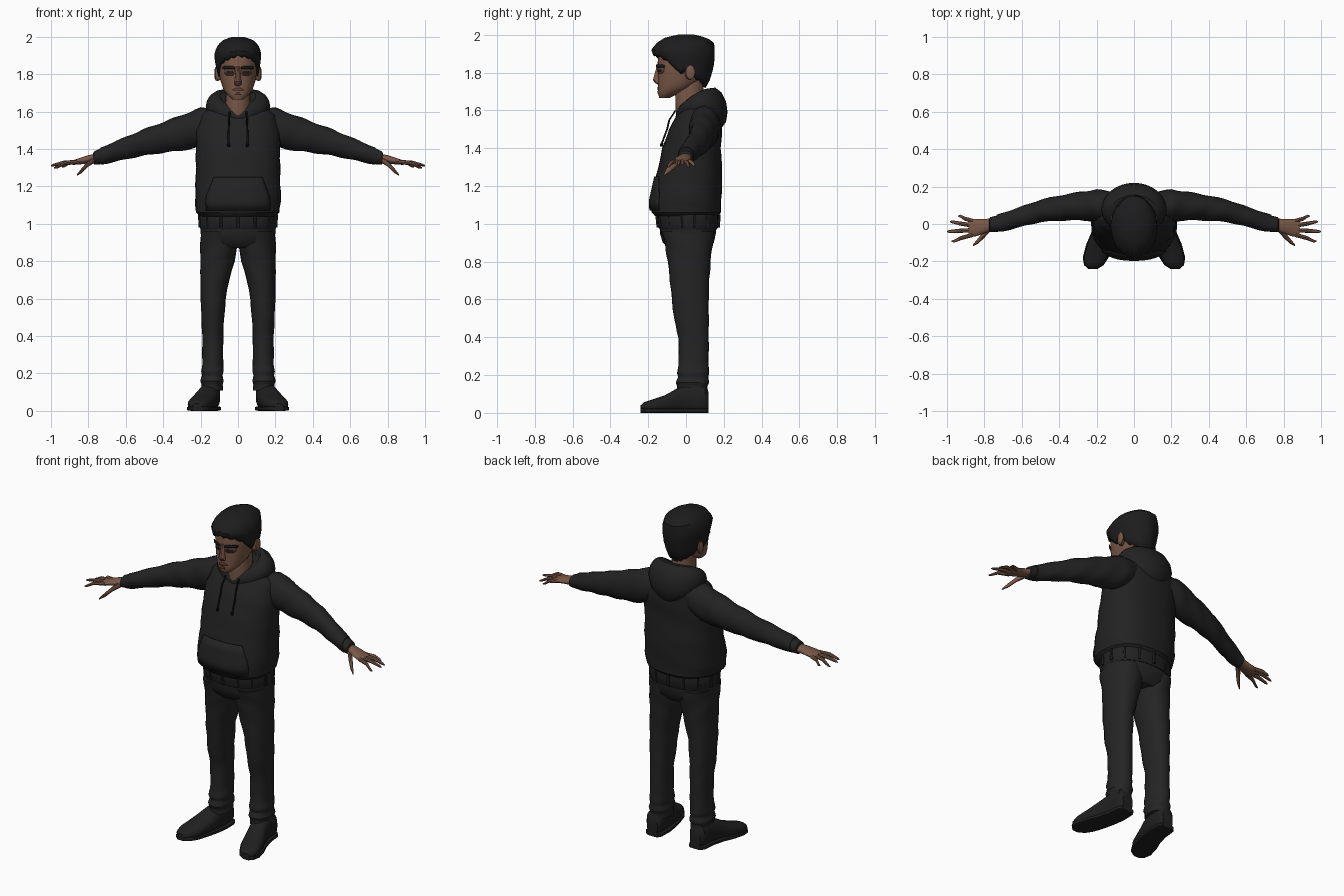
import bpy
import bmesh
from math import sin, cos, pi, radians, copysign

default_cube = bpy.data.objects.get("Cube")
if default_cube:
    bpy.data.objects.remove(default_cube, do_unlink=True)


def material(name, red, green, blue):
    mat = bpy.data.materials.new(name)
    mat.use_nodes = True
    colour = (red, green, blue, 1)
    mat.diffuse_color = colour
    shader = next(n for n in mat.node_tree.nodes if n.type == 'BSDF_PRINCIPLED')
    shader.inputs["Base Color"].default_value = colour
    shader.inputs["Roughness"].default_value = .8
    return mat


HOODIE = material("hoodie black", .016, .016, .017)
TROUSERS = material("trouser charcoal", .018, .018, .019)
SHOES = material("shoe black", .014, .014, .015)
HAIR = material("hair black", .012, .012, .013)
CORD = material("cord black", .006, .006, .006)
SKIN = material("skin brown", .19, .097, .063)
SHADE = material("shaded skin", .09, .045, .03)
LIPS = material("lip brown", .11, .045, .034)
EYES = material("eye dark", .018, .012, .01)


def lerp(keys, at):
    """Interpolate the rows of a key table by their first column."""
    keys = sorted(keys)
    at = min(max(at, keys[0][0]), keys[-1][0])
    for low, high in zip(keys, keys[1:]):
        if at <= high[0]:
            f = (at - low[0]) / (high[0] - low[0])
            return [a + (b - a) * f for a, b in zip(low[1:], high[1:])]


def build(name, rings, mat, caps=(True, True), loop=True, ring_loop=False,
          mirror=False, thickness=0):
    """Bridge rows of points into one smooth-shaded object."""
    bm = bmesh.new()
    rows = [[bm.verts.new(point) for point in ring] for ring in rings]
    pairs = list(zip(rows, rows[1:]))
    if ring_loop:
        pairs.append((rows[-1], rows[0]))
    count = len(rows[0])
    for a, b in pairs:
        for i in range(count if loop else count - 1):
            j = (i + 1) % count
            bm.faces.new((a[i], a[j], b[j], b[i]))
    for wanted, row in zip(caps, (rows[0], rows[-1])):
        if wanted:
            bm.faces.new(row)
    bmesh.ops.recalc_face_normals(bm, faces=bm.faces)
    mesh = bpy.data.meshes.new(name)
    bm.to_mesh(mesh)
    bm.free()
    mesh.materials.append(mat)
    obj = bpy.data.objects.new(name, mesh)
    bpy.context.collection.objects.link(obj)
    bpy.ops.object.select_all(action='DESELECT')
    obj.select_set(True)
    bpy.context.view_layer.objects.active = obj
    bpy.ops.object.shade_smooth_by_angle(angle=radians(35))
    if thickness:
        solid = obj.modifiers.new("thickness", 'SOLIDIFY')
        solid.thickness = thickness
    if mirror:
        obj.modifiers.new("mirror", 'MIRROR')
    return obj


def loft(name, secs, mat, axis='z', n=20, p=2, steps=1, fold=0, mirror=False):
    """Sections are (position on axis, centre a, centre b, radius a, radius b)."""
    stops = [secs[0][0]]
    for low, high in zip(secs, secs[1:]):
        stops += [low[0] + (high[0] - low[0]) * (k + 1) / steps for k in range(steps)]
    rings = []
    for t in stops:
        ca, cb, ra, rb = lerp(secs, t)
        ring = []
        for i in range(n):
            ang = 2 * pi * i / n
            swell = 1 + fold * sin(3 * ang + 45 * t)
            a = ca + swell * ra * copysign(abs(cos(ang)) ** (2 / p), cos(ang))
            b = cb + swell * rb * copysign(abs(sin(ang)) ** (2 / p), sin(ang))
            ring.append({'z': (a, b, t), 'x': (t, a, b), 'y': (a, t, b)}[axis])
        rings.append(ring)
    return build(name, rings, mat, mirror=mirror)


def patch(name, secs, p, rows, mat, lift=.003, mirror=False, cols=8):
    """Thin plate on the front of a lofted form; rows are (z, x start, x end)."""
    rings = []
    for z, x0, x1 in rows:
        cx, cy, rx, ry = lerp(secs, z)
        ring = []
        for i in range(cols + 1):
            x = x0 + (x1 - x0) * i / cols
            depth = max(0, 1 - abs((x - cx) / rx) ** p) ** (1 / p)
            ring.append((x, cy - ry * depth - lift, z))
        rings.append(ring)
    return build(name, rings, mat, caps=(False, False), loop=False,
                 mirror=mirror, thickness=.006)


# Hoodie body, sleeves and cuffs
torso = [(1.04, 0, 0, .2, .165), (1.06, 0, 0, .222, .183), (1.12, 0, 0, .23, .187),
         (1.25, 0, .017, .226, .175), (1.4, 0, .03, .225, .155),
         (1.5, 0, .05, .222, .14), (1.58, 0, .07, .2, .115),
         (1.63, 0, .08, .14, .09), (1.65, 0, .085, .1, .07)]
loft("hoodie_body", torso, HOODIE, n=32, p=2.4, steps=3, fold=.012)
sleeve = [(.1, .09, 1.53, .08, .09), (.2, .1, 1.515, .085, .105), (.3, .095, 1.487, .075, .095),
          (.4, .085, 1.462, .067, .082), (.5, .07, 1.436, .06, .071),
          (.6, .04, 1.405, .054, .06), (.7, .01, 1.372, .05, .05), (.735, .002, 1.362, .046, .045)]
loft("sleeves", sleeve, HOODIE, 'x', steps=4, fold=.035, mirror=True)
loft("cuffs", [(.73, .003, 1.363, .04, .04), (.74, 0, 1.36, .044, .042),
               (.77, -.004, 1.352, .04, .035), (.775, -.005, 1.35, .03, .025)],
     HOODIE, 'x', mirror=True)

# Ribbed hem with raised bars
loft("hoodie_hem", [(.97, 0, .012, .2, .15), (.98, 0, .012, .205, .157),
                    (1.05, 0, .01, .208, .162), (1.07, 0, .01, .2, .155)],
     HOODIE, n=32, p=2.3)
for k in range(14):
    ang = 2 * pi * (k + .5) / 14
    loft("hem_bar", [(.98, .207 * cos(ang), .012 + .16 * sin(ang), .009, .009),
                     (1.05, .21 * cos(ang), .01 + .165 * sin(ang), .009, .009)],
         HOODIE, n=6)


# Hood lying round the neck, made of two folded layers
def hood_layer(name, spread, drop, size):
    rings = []
    for i in range(36):
        ang = 2 * pi * i / 36
        s = abs(sin(ang / 2))
        z = 1.575 + .105 * s - .07 * s ** 6 - drop
        thick = (.03 + .035 * s ** 2) * size
        tall = (.035 + .03 * s ** 2 + .045 * s ** 6) * size
        ring = []
        for j in range(12):
            b = 2 * pi * j / 12
            r = spread + thick * cos(b)
            ring.append(((.125 + r) * sin(ang), .065 - (.09 + r) * cos(ang),
                         z + tall * sin(b) - .3 * thick * cos(b)))
        rings.append(ring)
    build(name, rings, HOODIE, caps=(False, False), ring_loop=True)


hood_layer("hood_outer", 0, 0, 1)
hood_layer("hood_inner", -.03, -.005, .8)

# Front pocket and drawstrings
patch("front_pocket", torso, 2.4, [(1.07, -.17, .17), (1.12, -.175, .175),
      (1.15, -.17, .17), (1.2, -.15, .15), (1.25, -.13, .13)], HOODIE, lift=.01, cols=16)
loft("drawstrings", [(1.6, .045, -.055, .005, .005), (1.55, .048, -.088, .005, .005),
                     (1.5, .05, -.1, .005, .005), (1.43, .05, -.126, .005, .005),
                     (1.425, .05, -.128, .008, .008), (1.41, .05, -.13, .007, .007)],
     CORD, n=8, mirror=True)

# Trousers
loft("trouser_hips", [(.87, 0, .015, .13, .105), (.9, 0, .012, .19, .135),
                      (.95, 0, .01, .2, .148), (1, 0, .01, .2, .15)], TROUSERS, n=28, p=2.3)
leg = [(.96, .1, .01, .1, .14), (.88, .102, .015, .1, .125), (.8, .11, .017, .091, .113),
       (.65, .13, .02, .071, .1), (.5, .135, .028, .061, .092), (.4, .135, .04, .056, .08),
       (.25, .135, .04, .056, .08), (.21, .137, .036, .06, .085), (.19, .137, .037, .055, .08),
       (.16, .138, .035, .063, .088), (.14, .138, .035, .056, .08), (.11, .138, .035, .058, .082)]
loft("trouser_legs", leg, TROUSERS, p=2.2, steps=3, fold=.02, mirror=True)

# Shoes turned slightly outward, with flat soles
shoe = [(.12, .145, .06, .035, .05), (.1, .147, .075, .05, .073), (.02, .15, .078, .055, .076),
        (-.05, .165, .065, .06, .063), (-.11, .185, .048, .066, .046),
        (-.18, .205, .036, .064, .034), (-.22, .215, .03, .047, .027), (-.24, .22, .025, .02, .015)]
loft("shoes", shoe, SHOES, 'y', p=2.5, steps=2, mirror=True)
loft("soles", [(y, x, .012, rx + .005, .012) for y, x, z, rx, rz in shoe],
     SHOES, 'y', p=5, steps=2, mirror=True)

# Hands
loft("palms", [(.75, 0, 1.352, .032, .025), (.8, -.012, 1.345, .038, .022),
               (.85, -.02, 1.334, .047, .017), (.885, -.022, 1.327, .046, .012)],
     SKIN, 'x', steps=2, mirror=True)
fingers = {"little": (.015, .94, .042, 1.305), "ring": (-.008, .985, .012, 1.3),
           "middle": (-.033, 1, -.04, 1.31), "index": (-.057, .975, -.092, 1.3)}
for finger, (root, x, y, z) in fingers.items():
    middle = (x + .87) / 2
    loft(finger + "_fingers", [(.86, root, 1.331, .012, .012),
         (middle, (root + y) / 2, 1.326, .011, .011), (x - .012, y, z + .004, .008, .007),
         (x, y, z, .003, .003)], SKIN, 'x', n=8, mirror=True)
loft("thumbs", [(.77, -.022, 1.342, .018, .018), (.805, -.06, 1.318, .019, .016),
                (.835, -.092, 1.285, .014, .014), (.86, -.113, 1.262, .005, .005)],
     SKIN, 'x', n=10, mirror=True)

# Neck and head
loft("neck", [(1.55, 0, .035, .075, .085), (1.62, 0, .022, .068, .078),
              (1.7, 0, .018, .066, .075), (1.76, 0, .025, .066, .07)], SKIN)
head = [(1.665, 0, -.115, .03, .026), (1.69, 0, -.092, .058, .057), (1.72, 0, -.055, .079, .093),
        (1.76, 0, -.032, .092, .116), (1.8, 0, -.016, .1, .133), (1.85, 0, -.01, .104, .14),
        (1.9, 0, -.008, .104, .138), (1.95, 0, 0, .085, .11), (1.975, 0, 0, .05, .07)]
loft("head", head, SKIN, n=32, p=2.2, steps=2)
loft("nose", [(1.84, 0, -.143, .012, .01), (1.79, 0, -.148, .014, .02),
              (1.76, 0, -.153, .019, .023), (1.745, 0, -.148, .02, .016),
              (1.738, 0, -.143, .012, .01)], SKIN, n=10)
loft("ears", [(.092, .01, 1.8, .018, .03), (.108, .018, 1.8, .024, .038),
              (.12, .024, 1.802, .024, .037), (.126, .026, 1.804, .012, .022)],
     SKIN, 'x', n=14, mirror=True)

# Face details as thin plates
for name, rows, mat, lift in (
        ("eye_sockets", [(1.794, .026, .06), (1.806, .018, .072), (1.83, .018, .074)], SHADE, .002),
        ("eyes", [(1.803, .03, .054), (1.809, .025, .06), (1.816, .03, .056)], EYES, .004),
        ("eyebrows", [(1.828, .016, .076), (1.836, .016, .08), (1.843, .025, .07)], HAIR, .005)):
    patch(name, head, 2.2, rows, mat, lift, mirror=True)
patch("mouth", head, 2.2, [(1.709, -.018, .018), (1.717, -.032, .032),
      (1.725, -.016, .016)], LIPS)
patch("chin_stubble", head, 2.2, [(1.69, -.016, .016), (1.702, -.01, .01)], SHADE)

# Swept short hair, cut along a hairline that drops from brow to nape
hair = [(1.71, 0, .032, .07, .068), (1.76, 0, 0, .098, .127), (1.82, 0, -.005, .114, .147),
        (1.88, 0, -.008, .124, .16), (1.92, 0, -.015, .124, .168), (1.96, 0, 0, .106, .15),
        (1.985, 0, 0, .076, .11), (2, 0, 0, .03, .045)]
hairline = [(0, 1.897), (40, 1.875), (62, 1.84), (76, 1.79), (95, 1.805),
            (120, 1.76), (150, 1.73), (180, 1.72)]
rings = []
for k in range(11):
    t = 1 - (1 - k / 10) ** 1.5
    ring = []
    for i in range(40):
        ang = 2 * pi * i / 40
        turn = min(i, 40 - i) * 360 / 40
        edge = lerp(hairline, turn)[0] + .01 * sin(ang) * max(0, cos(ang)) + .005 * (-1) ** i
        z = edge + (2 - edge) * t
        cx, cy, rx, ry = lerp(hair, z)
        lock = 1 + .012 * sin(7 * ang + 30 * z)
        ring.append((rx * lock * sin(ang), cy - ry * lock * cos(ang), z))
    rings.append(ring)
build("hair", rings, HAIR, caps=(False, True), thickness=.018)
